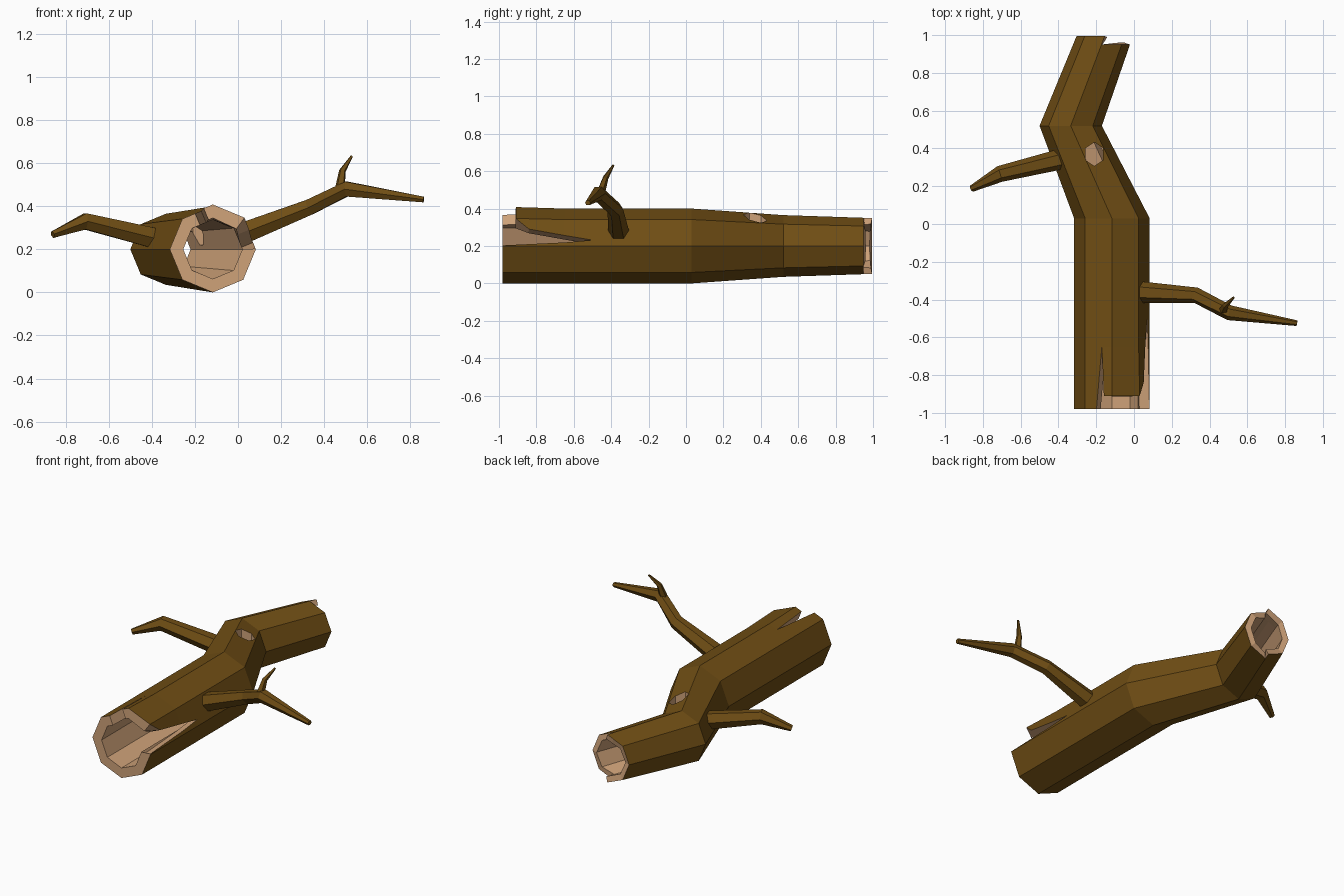
import bpy, bmesh
from math import cos, sin, pi, radians
from mathutils import Vector

if "Cube" in bpy.data.objects:
    bpy.data.objects.remove(bpy.data.objects["Cube"])


def material(name, rgb):
    m = bpy.data.materials.new(name)
    m.diffuse_color = (*rgb, 1)
    m.use_nodes = True
    m.node_tree.nodes["Principled BSDF"].inputs["Base Color"].default_value = m.diffuse_color
    return m


bark = material("bark", (0.16, 0.075, 0.007))
wood = material("wood", (0.62, 0.36, 0.19))


def finish(name, bm, mats):
    me = bpy.data.meshes.new(name)
    bm.to_mesh(me)
    bm.free()
    for m in mats:
        me.materials.append(m)
    ob = bpy.data.objects.new(name, me)
    bpy.context.collection.objects.link(ob)
    return ob


# Trunk axis: y, centre x, radius
axis = [(-1.0, -0.117, 0.2), (0.03, -0.117, 0.2), (0.52, -0.335, 0.165), (1.0, -0.153, 0.149)]


def point(y, angle, scale=1.0):
    """Point on the eight-sided trunk surface."""
    for (y0, x0, r0), (y1, x1, r1) in zip(axis, axis[1:]):
        if y <= y1:
            break
    t = (y - y0) / (y1 - y0)
    cx, r = x0 + (x1 - x0) * t, (r0 + (r1 - r0) * t) * scale
    k = angle // 45
    a, b = radians(k * 45), radians(k * 45 + 45)
    f = angle / 45 - k
    return Vector((cx + r * (cos(a) * (1 - f) + cos(b) * f), y,
                   0.2 + r * (sin(a) * (1 - f) + sin(b) * f)))


bm = bmesh.new()


def strip(rows):
    grid = [[bm.verts.new(p) for p in row] for row in rows]
    for r0, r1 in zip(grid, grid[1:]):
        for i in range(len(r0) - 1):
            bm.faces.new((r0[i], r0[i + 1], r1[i + 1], r1[i]))


def ring(y, angles, scale=1.0):
    return [point(y, a, scale) for a in angles]


# Broken front end: lower trough, left splinter, raised top splinter
low = [180, 225, 270, 315, 360]
strip([ring(-0.98, low + [361]), ring(-0.65, low + [366]), ring(-0.5, low + [370])])
strip([ring(-0.98, [116, 135, 180]), ring(-0.65, [107, 135, 180]), ring(-0.5, [107, 135, 180])])
strip([[point(-0.84, 28, 1.03)] + ring(-0.91, [45, 90, 109 - 6], 1.04),
       ring(-0.65, [18, 45, 90, 107]), ring(-0.5, [10, 45, 90, 107])])
# Main body and stepped back end
full = [0, 10, 45, 90, 107, 135, 180, 225, 270, 315, 360]
strip([ring(y, full) for y in (-0.5, 0.03, 0.52, 0.95)])
left = [90, 107, 135, 180, 225, 270]
strip([ring(0.95, left), ring(0.995, left)])
bmesh.ops.remove_doubles(bm, verts=bm.verts, dist=0.0005)
bmesh.ops.recalc_face_normals(bm, faces=bm.faces)
probe = min(bm.faces, key=lambda f: f.calc_center_median().z)
if probe.normal.z > 0:
    bmesh.ops.reverse_faces(bm, faces=bm.faces)
trunk = finish("hollow_trunk", bm, [bark, wood])

# Wall thickness, thinner towards the back
group = trunk.vertex_groups.new(name="wall")
for v in trunk.data.vertices:
    group.add([v.index], 1.0 if v.co.y < 0.1 else 0.75 if v.co.y < 0.6 else 0.6, 'REPLACE')
shell = trunk.modifiers.new("wall", 'SOLIDIFY')
shell.thickness = 0.058
shell.offset = -1
shell.use_even_offset = True
shell.vertex_group = "wall"
shell.material_offset = 1
shell.material_offset_rim = 1

# Knot hole through the upper wall
bm = bmesh.new()
bmesh.ops.create_cone(bm, cap_ends=True, segments=6, radius1=0.06, radius2=0.06, depth=0.26)
for v in bm.verts:
    a = v.co.copy()
    v.co = Vector((-0.21 + a.x * 0.9, 0.37 + a.y * 1.05, 0.35 + a.z))
cutter = finish("knot_hole_cutter", bm, [wood])
cutter.hide_render = True
cut = trunk.modifiers.new("knot_hole", 'BOOLEAN')
cut.operation = 'DIFFERENCE'
cut.solver = 'EXACT'
cut.material_mode = 'TRANSFER'
cut.object = cutter
bpy.context.view_layer.objects.active = trunk
for m in ("wall", "knot_hole"):
    bpy.ops.object.modifier_apply(modifier=m)
bpy.data.objects.remove(cutter)


def branch(name, path, sides=6):
    """Tapered tube through (x, y, z, radius) points."""
    bm = bmesh.new()
    pts = [Vector(p[:3]) for p in path]
    rings = []
    for i, p in enumerate(path):
        d = (pts[min(i + 1, len(pts) - 1)] - pts[max(i - 1, 0)]).normalized()
        ref = Vector((0, 1, 0))
        u = (ref - d * ref.dot(d)).normalized()
        w = d.cross(u)
        rings.append([bm.verts.new(pts[i] + p[3] * (u * cos(2 * pi * k / sides) + w * sin(2 * pi * k / sides)))
                      for k in range(sides)])
    for r0, r1 in zip(rings, rings[1:]):
        for k in range(sides):
            n = (k + 1) % sides
            bm.faces.new((r0[k], r0[n], r1[n], r1[k]))
    bm.faces.new(rings[0])
    bm.faces.new(rings[-1])
    bmesh.ops.recalc_face_normals(bm, faces=bm.faces)
    return finish(name, bm, [bark])


branch("left_branch", [(-0.38, 0.345, 0.25, 0.055), (-0.71, 0.265, 0.33, 0.043), (-0.86, 0.187, 0.268, 0.018)])
branch("right_branch", [(0.025, -0.36, 0.275, 0.057), (0.33, -0.378, 0.395, 0.042),
                        (0.505, -0.47, 0.48, 0.04), (0.862, -0.525, 0.431, 0.015)])
branch("twig", [(0.475, -0.455, 0.49, 0.024), (0.485, -0.43, 0.565, 0.016), (0.528, -0.388, 0.632, 0.006)], 5)
